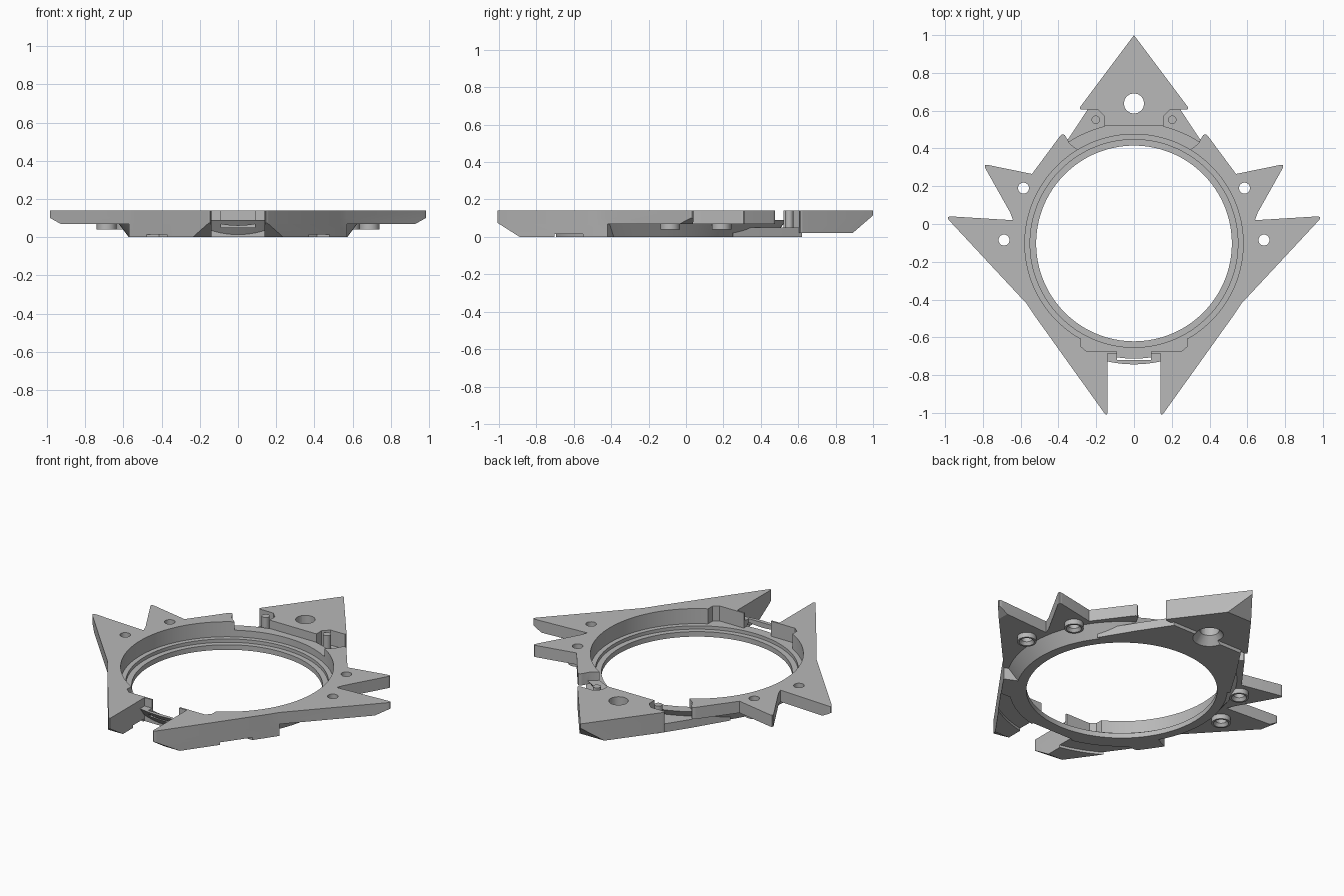
import bpy, bmesh, math
from mathutils import Vector

if "Cube" in bpy.data.objects:
    bpy.data.objects.remove(bpy.data.objects["Cube"])

grey = bpy.data.materials.new("plain grey")
grey.use_nodes = True
tone = (0.48, 0.48, 0.48, 1)
grey.diffuse_color = tone
grey.node_tree.nodes["Principled BSDF"].inputs["Base Color"].default_value = tone

CY = -0.103          # centre of the round opening
TOP = 0.14


def make(name, bm):
    bmesh.ops.recalc_face_normals(bm, faces=bm.faces)
    me = bpy.data.meshes.new(name)
    bm.to_mesh(me)
    bm.free()
    me.materials.append(grey)
    ob = bpy.data.objects.new(name, me)
    bpy.context.collection.objects.link(ob)
    return ob


def rounded(points):
    """Round every point that carries a third value, its rounding distance."""
    out = []
    for i, p in enumerate(points):
        v = Vector(p[:2])
        if len(p) == 2:
            out.append(v)
            continue
        a = v + (Vector(points[i - 1][:2]) - v).normalized() * p[2]
        b = v + (Vector(points[(i + 1) % len(points)][:2]) - v).normalized() * p[2]
        for k in range(6):
            t = k / 5
            out.append(a * (1 - t) ** 2 + v * 2 * t * (1 - t) + b * t * t)
    return out


def mirrored(half):
    """Close a right-hand outline with its mirror image."""
    other = [(-p[0], *p[1:]) for p in reversed(half) if p[0] > 0]
    return half + other


def prism(name, points, lo, hi, axis="z"):
    place = {"z": lambda a, b, t: (a, b, t),
             "x": lambda a, b, t: (t, a, b),
             "y": lambda a, b, t: (a, t, b)}[axis]
    pts = rounded(points)
    bm = bmesh.new()
    rings = [[bm.verts.new(place(p[0], p[1], t)) for p in pts] for t in (lo, hi)]
    for r in rings:
        bm.faces.new(r)
    for i in range(len(pts)):
        j = (i + 1) % len(pts)
        bm.faces.new((rings[0][i], rings[0][j], rings[1][j], rings[1][i]))
    return make(name, bm)


def cone(name, x, y, r_lo, r_hi, lo, hi, sides=32):
    bm = bmesh.new()
    bmesh.ops.create_cone(bm, cap_ends=True, segments=sides, radius1=r_lo,
                          radius2=r_hi, depth=hi - lo)
    bmesh.ops.translate(bm, vec=(x, y, (lo + hi) / 2), verts=bm.verts)
    return make(name, bm)


def combine(target, other, operation):
    mod = target.modifiers.new("cut", "BOOLEAN")
    mod.operation = operation
    mod.solver = "EXACT"
    mod.object = other
    bpy.context.view_layer.update()
    deps = bpy.context.evaluated_depsgraph_get()
    new = bpy.data.meshes.new_from_object(target.evaluated_get(deps))
    target.modifiers.clear()
    target.data = new
    bpy.data.objects.remove(other)


# Top plate with arms and side spikes
front_edge = [(0.57, -0.42), (0.53, -0.48), (0.14, -1.025, 0.035),
              (0.14, -0.685), (0, -0.685)]
frame = prism("frame", mirrored([
    (0, 0.36), (0.275, 0.375), (0.34, 0.425), (0.375, 0.488, 0.03), (0.54, 0.265),
    (0.80, 0.318, 0.03), (0.655, 0.06), (0.64, 0.02), (1.0, 0.042, 0.035)]
    + front_edge), 0.07, TOP)

# Lower body: tapered ring, front spikes, rear base and rear spike
adds = [
    cone("ring", 0, CY, 0.572, 0.64, 0, 0.09, 128),
    prism("front_spikes", mirrored([(0, -0.45), (0.46, -0.37)] + front_edge), 0, 0.1),
    prism("rear_base", mirrored([(0, 0.62), (0.236, 0.62), (0.355, 0.44),
                                 (0.47, 0.25), (0, 0.2)]), 0, 0.05),
    prism("rear_spike", mirrored([
        (0, 1.0), (0.296, 0.605, 0.025), (0.19, 0.605), (0.155, 0.57),
        (0.155, 0.52), (0, 0.52)]), 0.02, TOP),
]

# Pegs and screw bosses
screws = [(0.585, 0.19), (0.688, -0.085)]
for s in (-1, 1):
    adds.append(cone("peg", s * 0.203, 0.552, 0.022, 0.022, 0.03, TOP, 24))
    for x, y in screws:
        adds.append(cone("boss", s * x, y, 0.052, 0.052, 0.04, 0.09))
for part in adds:
    combine(frame, part, "UNION")

# Stepped round opening and front pocket
cuts = [cone("bore", 0, CY, r, r, z, 0.3, 128)
        for r, z in ((0.578, 0.05), (0.55, 0.03), (0.518, -0.1))]
cuts.append(prism("pocket", mirrored([
    (0, -0.72), (0.09, -0.72), (0.09, -0.675), (0.25, -0.675), (0.28, -0.65),
    (0.28, -0.4), (0, -0.4)]), 0.05, 0.3))

# Shallow channel under the front spikes
channel = cone("channel", 0, CY, 0.705, 0.705, -0.05, 0.015, 96)
combine(channel, cone("channel_core", 0, CY, 0.61, 0.61, -0.1, 0.1, 96), "DIFFERENCE")
combine(channel, prism("channel_limit", [(-1, -0.55), (1, -0.55), (1, 1), (-1, 1)],
                       -0.2, 0.2), "DIFFERENCE")
cuts.append(channel)

# Sloped undersides of the tips
cuts.append(prism("rear_slope", [(0.86, -0.006), (1.05, 0.158), (1.05, -0.006)],
                  -0.5, 0.5, "x"))
cuts.append(prism("front_slope", [(-0.88, -0.006), (-1.05, 0.102), (-1.05, -0.006)],
                  -0.5, 0.5, "x"))
for s in (-1, 1):
    cuts.append(prism("side_slope", [(s * 0.91, 0.059), (s * 1.05, 0.137),
                                     (s * 1.05, 0.059)], -0.3, 0.3, "y"))

# Countersunk screw holes
cuts.append(cone("rear_hole", 0, 0.638, 0.053, 0.053, -0.1, 0.3))
cuts.append(cone("rear_sink", 0, 0.638, 0.1, 0.05, -0.01, 0.05))
for s in (-1, 1):
    for x, y in screws:
        cuts.append(cone("hole", s * x, y, 0.029, 0.029, -0.1, 0.3, 24))
        cuts.append(cone("sink", s * x, y, 0.045, 0.027, 0.035, 0.06, 24))
for part in cuts:
    combine(frame, part, "DIFFERENCE")

bpy.ops.object.select_all(action="DESELECT")
frame.select_set(True)
bpy.context.view_layer.objects.active = frame
bpy.ops.object.shade_smooth_by_angle(angle=math.radians(25))
